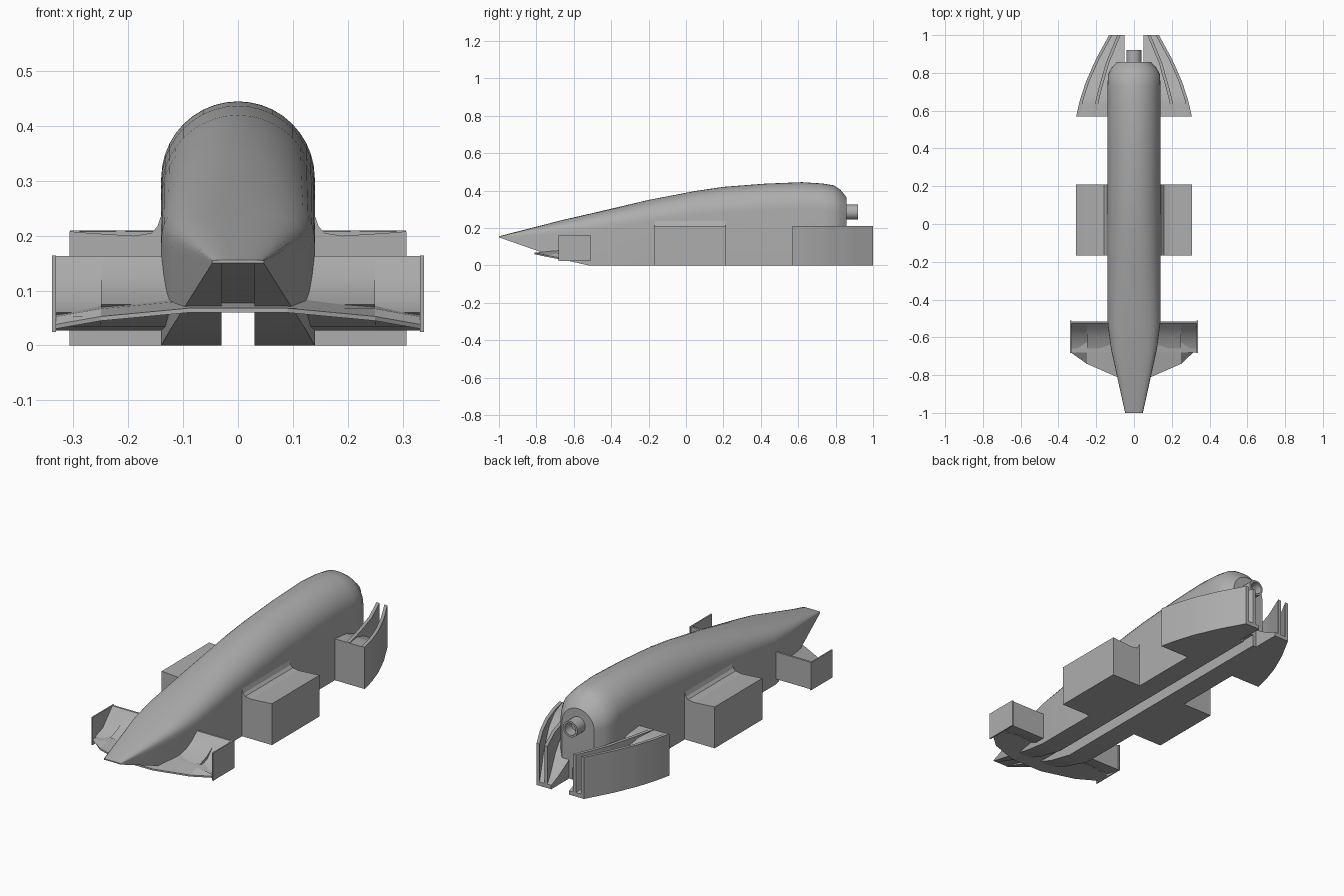
import bpy, bmesh, math

cube = bpy.data.objects.get("Cube")
if cube:
    bpy.data.objects.remove(cube)

grey = bpy.data.materials.new("plain_grey")
grey.use_nodes = True
COLOUR = (0.42, 0.42, 0.42, 1)
grey.diffuse_color = COLOUR
grey.node_tree.nodes["Principled BSDF"].inputs["Base Color"].default_value = COLOUR


def loft(name, rings, smooth=True, angle=32):
    """Join equal closed rings of points into a capped solid."""
    bm = bmesh.new()
    vs = [[bm.verts.new(p) for p in ring] for ring in rings]
    n = len(vs[0])
    for a, b in zip(vs, vs[1:]):
        for i in range(n):
            j = (i + 1) % n
            bm.faces.new((a[i], a[j], b[j], b[i]))
    bm.faces.new(vs[0])
    bm.faces.new(vs[-1][::-1])
    bmesh.ops.remove_doubles(bm, verts=bm.verts, dist=0.0002)
    bmesh.ops.recalc_face_normals(bm, faces=bm.faces)
    mesh = bpy.data.meshes.new(name)
    bm.to_mesh(mesh)
    bm.free()
    ob = bpy.data.objects.new(name, mesh)
    bpy.context.collection.objects.link(ob)
    mesh.materials.append(grey)
    if smooth:
        bpy.ops.object.select_all(action='DESELECT')
        ob.select_set(True)
        bpy.context.view_layer.objects.active = ob
        bpy.ops.object.shade_smooth_by_angle(angle=math.radians(angle))
    return ob


def both_sides(name, rings, smooth=False):
    """Build a part on the left and its mirror image on the right."""
    for label, s in (("left", 1), ("right", -1)):
        loft(f"{label}_{name}", [[(s * x, y, z) for x, y, z in r] for r in rings], smooth)


def interp(table, t):
    for (a, u), (b, v) in zip(table, table[1:]):
        if t <= b:
            return u + (v - u) * (t - a) / (b - a)
    return table[-1][1]


# Body: arched sections with a channel along the underside
def body_section(y, w, top, h, power):
    bot = max(0, 0.15 - (y + 1) * 0.349)
    half = []
    for i in range(11):
        a = math.pi / 2 * i / 10
        half.append((w * math.sin(a) ** (2 / power),
                     top - h + h * max(0, math.cos(a)) ** (2 / power)))
    half += [(w, bot), (0.03, bot), (0.03, max(bot + 0.0005, 0.06))]
    left = [(x, y, z) for x, z in half]
    return left + [(-x, y, z) for x, y, z in reversed(left[1:])]


stations = [(-1, 0.047, 0.156, 0.002, 3), (-0.66, 0.122, 0.243, 0.07, 3),
            (-0.52, 0.14, 0.275, 0.09, 2.6), (-0.2, 0.14, 0.35, 0.12, 2.2),
            (0.05, 0.14, 0.398, 0.135, 2.1), (0.2, 0.14, 0.42, 0.14, 2),
            (0.42, 0.14, 0.437, 0.14, 2), (0.62, 0.14, 0.445, 0.14, 2),
            (0.73, 0.14, 0.438, 0.14, 2), (0.79, 0.138, 0.428, 0.14, 2),
            (0.825, 0.12, 0.405, 0.125, 2), (0.858, 0.09, 0.365, 0.09, 2)]
loft("body", [body_section(*s) for s in stations])

# Tail pipe: hollow tube
def circle(r, y):
    return [(r * math.cos(math.tau * i / 24), y, 0.285 + r * math.sin(math.tau * i / 24))
            for i in range(24)]

loft("tail_pipe", [circle(0.04, 0.84), circle(0.04, 0.92), circle(0.03, 0.92),
                   circle(0.03, 0.87)])

# Side pods with a fillet running up to the body
pod = [(0.13, 0), (0.307, 0), (0.307, 0.208), (0.27, 0.205), (0.19, 0.2),
       (0.158, 0.205), (0.147, 0.217), (0.139, 0.24), (0.13, 0.24)]
both_sides("side_pod", [[(x, y, z) for x, z in pod] for y in (-0.168, 0.21)])

# Rear fenders: a floor falling to the rear between two curved vanes
outer = [(0.57, 0.306), (0.65, 0.288), (0.75, 0.256), (0.87, 0.203), (1, 0.132)]
inner = [(0.57, 0.222), (0.7, 0.192), (0.85, 0.15), (1, 0.088)]
ramp = [(0.57, 0.208), (0.66, 0.2), (0.75, 0.165), (0.85, 0.1), (0.93, 0.05), (1, 0.02)]
ys = [0.57 + 0.43 * i / 14 for i in range(15)]


def box_ring(x0, x1, y, z1):
    return [(x0, y, 0), (x1, y, 0), (x1, y, z1), (x0, y, z1)]


both_sides("fender_floor", [box_ring(0.05, interp(outer, y) - 0.002, y, interp(ramp, y))
                            for y in ys], True)
for name, path in (("outer_vane", outer), ("inner_vane", inner)):
    both_sides(name, [box_ring(interp(path, y) - 0.017, interp(path, y), y, 0.21)
                      for y in ys], True)

# Front wing: thin plane whose tips sweep back and droop
ribs = [(-0.335, -0.66, 0.03), (-0.25, -0.74, 0.045), (-0.09, -0.81, 0.06),
        (0.09, -0.81, 0.06), (0.25, -0.74, 0.045), (0.335, -0.66, 0.03)]
loft("front_wing", [[(x, y, z), (x, y, z + 0.008), (x, -0.68, z + 0.022),
                     (x, -0.6, z + 0.03), (x, -0.6, z)] for x, y, z in ribs], False)

# Flaps rising behind the wing, in an inner and a slightly taller outer part
for name, x0, x1, foot in (("inner_flap", 0.1, 0.25, 0.075), ("outer_flap", 0.25, 0.333, 0.06)):
    flap = [(-0.66, foot), (-0.6, foot + 0.022), (-0.56, 0.125), (-0.525, 0.163),
            (-0.515, 0.163), (-0.515, 0.027), (-0.58, 0.035)]
    both_sides(name, [[(x, y, z) for y, z in flap] for x in (x0, x1)], True)

# Wing end plates
both_sides("end_plate", [[(x, -0.682, 0.025), (x, -0.51, 0.025), (x, -0.51, 0.164),
                          (x, -0.682, 0.164)] for x in (0.332, 0.339)])
